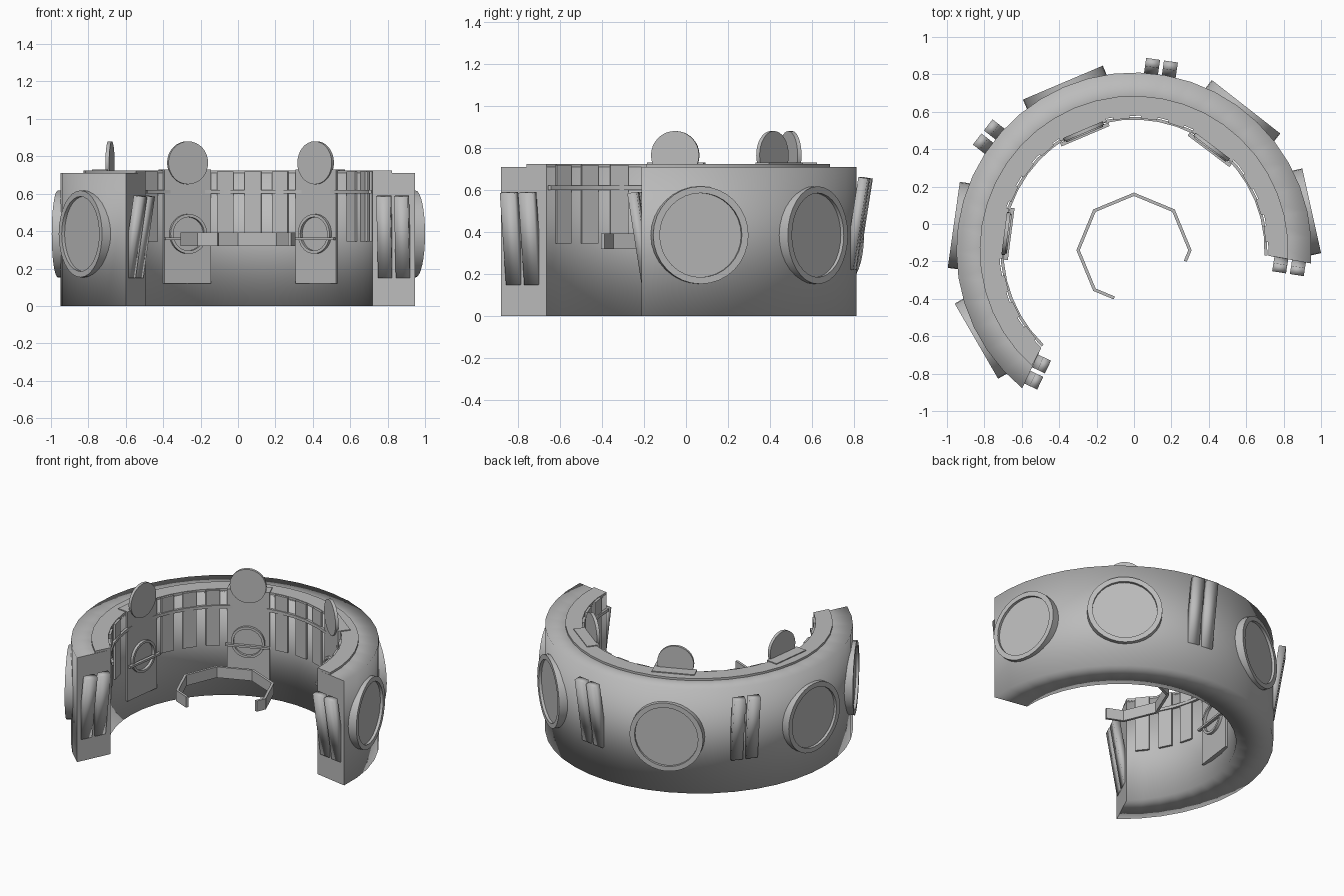
import bpy
import bmesh
from math import radians, cos, sin, pi
from mathutils import Matrix, Vector

cube = bpy.data.objects.get("Cube")
if cube:
    bpy.data.objects.remove(cube, do_unlink=True)

GREY = (0.5, 0.5, 0.5, 1)
grey = bpy.data.materials.new("plain_grey")
grey.use_nodes = True
grey.diffuse_color = GREY
grey.node_tree.nodes["Principled BSDF"].inputs["Base Color"].default_value = GREY

CENTRE = Matrix.Translation((0, -0.14, 0))
INNER, OUTER, HEIGHT = 0.72, 0.95, 0.71
TO_X = Matrix.Rotation(pi / 2, 4, "Y")     # turns a z axis into the outward axis


def finish(name, bm, soft=False):
    bmesh.ops.recalc_face_normals(bm, faces=bm.faces)
    mesh = bpy.data.meshes.new(name)
    bm.to_mesh(mesh)
    bm.free()
    mesh.materials.append(grey)
    obj = bpy.data.objects.new(name, mesh)
    bpy.context.collection.objects.link(obj)
    if soft:
        for p in mesh.polygons:
            p.use_smooth = True
    else:
        bpy.ops.object.select_all(action="DESELECT")
        obj.select_set(True)
        bpy.context.view_layer.objects.active = obj
        bpy.ops.object.shade_smooth_by_angle(angle=radians(35))
    return obj


def outward(angle, dist, z):
    """Frame on the ring: local x points outward, y along the wall."""
    return CENTRE @ Matrix.Rotation(radians(angle), 4, "Z") @ Matrix.Translation((dist, 0, z))


def box(name, frame, size, soft=False):
    bm = bmesh.new()
    bmesh.ops.create_cube(bm, size=1, matrix=frame @ Matrix.Diagonal((*size, 1)))
    return finish(name, bm, soft)


def disc(name, frame, radius, depth):
    bm = bmesh.new()
    bmesh.ops.create_cone(bm, cap_ends=True, segments=32, radius1=radius, radius2=radius,
                          depth=depth, matrix=frame @ TO_X)
    return finish(name, bm)


def rect(r0, r1, z0, z1):
    return [(r0, z0), (r1, z0), (r1, z1), (r0, z1)]


def hoop(name, frame, profile, steps=32):
    """Full turn of a profile, facing outward."""
    bm = bmesh.new()
    rows = [[bm.verts.new((r * cos(2 * pi * i / steps), r * sin(2 * pi * i / steps), z))
             for r, z in profile] for i in range(steps)]
    bridge(bm, rows + rows[:1])
    bm.transform(frame @ TO_X)
    return finish(name, bm)


def bridge(bm, rows):
    n = len(rows[0])
    for a, b in zip(rows, rows[1:]):
        for j in range(n):
            bm.faces.new((a[j], b[j], b[(j + 1) % n], a[(j + 1) % n]))


def arc(name, profile, steps=28, soft=False):
    """Part turn of a profile, its ends following the slanted ring ends."""
    bm = bmesh.new()
    rows = []
    for i in range(steps + 1):
        row = []
        for r, z in profile:
            t = (r - INNER) / (OUTER - INNER)
            start, end = -2.4 - 1.9 * t, 226.5 + 4.5 * t
            a = radians(start + (end - start) * i / steps)
            row.append(bm.verts.new((r * cos(a), r * sin(a), z)))
        rows.append(row)
    bridge(bm, rows)
    for row in (rows[0], rows[-1]):
        cap = bm.faces.new(row)
        for e in cap.edges:
            e.smooth = False
    bm.transform(CENTRE)
    return finish(name, bm, soft)


# Ring body, coping and hand rail
arc("ring_wall", rect(INNER, OUTER, 0, HEIGHT), soft=True)
arc("wall_coping", rect(INNER, 0.825, HEIGHT - 0.01, 0.724))
arc("inner_rail", rect(0.698, 0.714, 0.6, 0.62))

# Round framed windows on the outside
for i, a in enumerate((12.5, 52, 113, 172, 210)):
    hoop(f"window_frame_{i}", outward(a, 0, 0.385), rect(0.2, 0.232, 0.89, 0.973))
    disc(f"window_pane_{i}", outward(a, 0.93, 0.385), 0.205, 0.05)


# Pairs of leaning bars on the outside and on both ends
def bar_pair(name, frame):
    for side in (-1, 1):
        lean = frame @ Matrix.Translation((0.02, side * 0.048, 0)) @ Matrix.Rotation(radians(9), 4, "Y")
        box(f"{name}_{'right' if side < 0 else 'left'}",
            lean @ Matrix.Rotation(0, 4, "Z"), (0.045, 0.075, 0.44), soft=True)


def end_frame(x, y, angle, z):
    return Matrix.Translation((x, y, z)) @ Matrix.Rotation(radians(angle), 4, "Z")


def flip_lean(frame):
    """Keep the bar foot further out than its head."""
    return frame


bar_pair("back_bar", flip_lean(outward(81.6, OUTER, 0.44)))
bar_pair("side_bar", flip_lean(outward(142, OUTER, 0.44)))
bar_pair("left_end_bar", end_frame(0.835, -0.19, -99, 0.37))
bar_pair("right_end_bar", end_frame(-0.55, -0.775, -25.5, 0.37))

# Inner stations: back panel, upright disc, ring emblem and cross bar
for i, a in enumerate((53, 113, 172.6)):
    box(f"station_panel_{i}", outward(a, 0.73, 0.425), (0.08, 0.27, 0.61))
    disc(f"station_disc_{i}", outward(a, 0.69, 0.765), 0.115, 0.02)
    hoop(f"station_ring_{i}", outward(a, 0, 0.385), rect(0.09, 0.106, 0.672, 0.695))
    box(f"station_bar_{i}", outward(a, 0.672, 0.36), (0.02, 0.28, 0.014))

# Narrow wall slats between the stations
for group, middle in enumerate((19, 83.5, 143, 206.5)):
    for k in (-1, 0, 1):
        box(f"wall_slat_{group}_{k + 1}", outward(middle + 12 * k, 0.717, 0.532),
            (0.026, 0.088, 0.375))

# Free eight-sided band in the middle, cut short at both ends
corners = [Vector((cos(radians(a)), sin(radians(a)))) for a in range(-45, 271, 45)]
corners[0] = corners[1].lerp(corners[0], 0.28)
corners[-1] = corners[-2].lerp(corners[-1], 0.5)
bm = bmesh.new()
band = [[bm.verts.new((c.x * r, c.y * r, z)) for r, z in rect(0.29, 0.308, 0.32, 0.393)]
        for c in corners]
bridge(bm, band)
bm.faces.new(band[0])
bm.faces.new(band[-1])
bm.transform(CENTRE)
finish("centre_band", bm)
